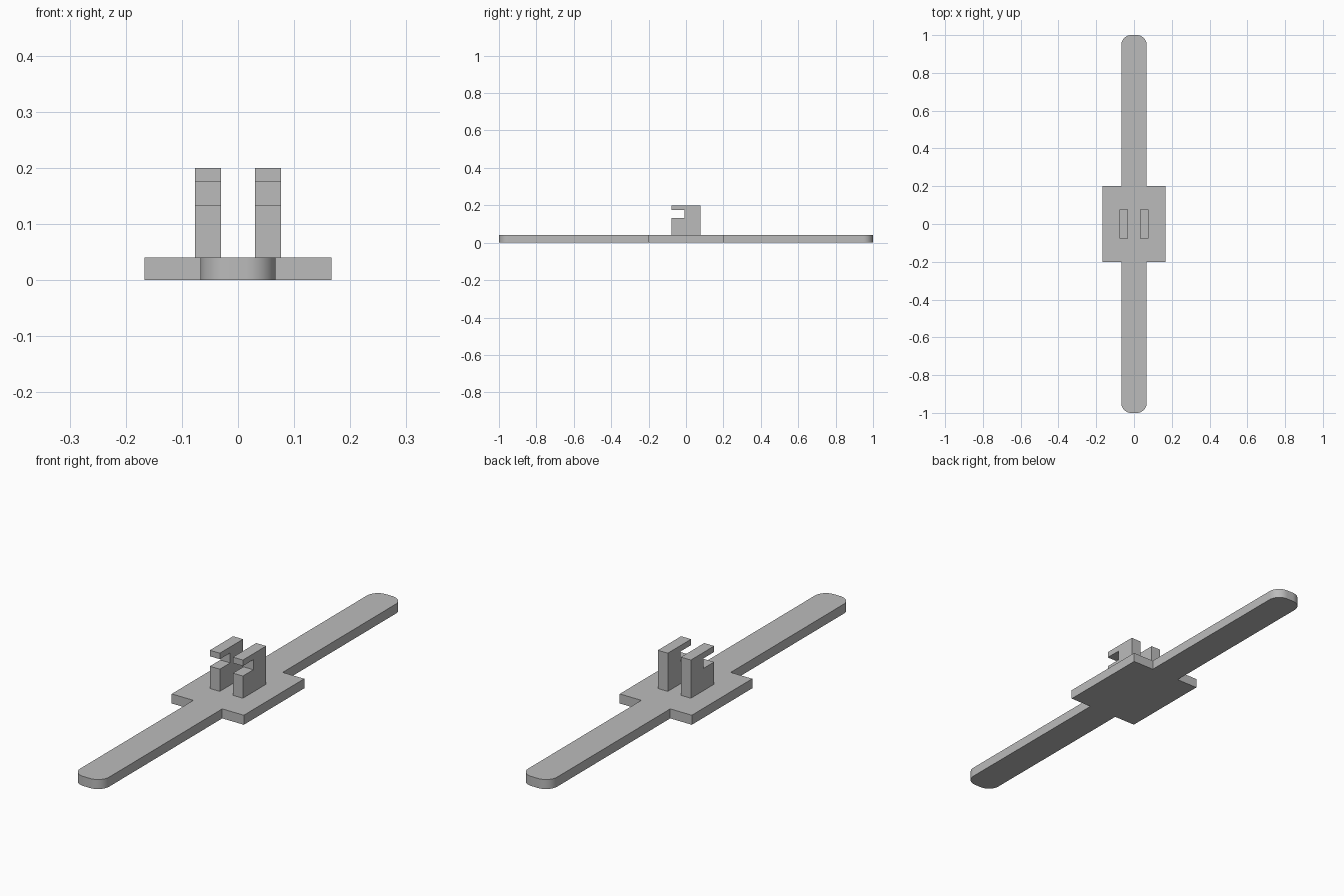
import bpy, bmesh, math
from mathutils import Matrix

cube = bpy.data.objects.get("Cube")
if cube:
    bpy.data.objects.remove(cube, do_unlink=True)

GREY = (0.5, 0.5, 0.5, 1.0)
grey = bpy.data.materials.new("plain_grey")
grey.use_nodes = True
grey.diffuse_color = GREY
grey.node_tree.nodes["Principled BSDF"].inputs["Base Color"].default_value = GREY


def extrude_profile(name, points, depth, matrix=Matrix()):
    """Extrude a flat outline by depth along its own z, then place it."""
    bm = bmesh.new()
    face = bm.faces.new([bm.verts.new((u, v, 0)) for u, v in points])
    result = bmesh.ops.extrude_face_region(bm, geom=[face])
    top = [g for g in result["geom"] if isinstance(g, bmesh.types.BMVert)]
    bmesh.ops.translate(bm, verts=top, vec=(0, 0, depth))
    bmesh.ops.transform(bm, matrix=matrix, verts=bm.verts)
    bmesh.ops.recalc_face_normals(bm, faces=bm.faces)
    mesh = bpy.data.meshes.new(name)
    bm.to_mesh(mesh)
    bm.free()
    mesh.materials.append(grey)
    obj = bpy.data.objects.new(name, mesh)
    bpy.context.collection.objects.link(obj)
    return obj


# Base: square plate with a long round-cornered arm to the front and back
THICK = 0.04
ARM, PLATE_X, PLATE_Y, RADIUS, STEPS = 0.067, 0.167, 0.2, 0.052, 12
quarter = [(PLATE_X, PLATE_Y), (ARM, PLATE_Y)]
for i in range(STEPS + 1):
    a = math.pi / 2 * i / STEPS
    quarter.append((ARM - RADIUS + RADIUS * math.cos(a),
                    1 - RADIUS + RADIUS * math.sin(a)))
half = quarter + [(-x, y) for x, y in reversed(quarter)]
base = extrude_profile("base_plate_with_arms",
                       half + [(-x, -y) for x, y in half], THICK)

# Two upright hooks, each with a slot open to the front
hook = [(-0.077, THICK), (0.077, THICK), (0.077, 0.2), (-0.077, 0.2),
        (-0.077, 0.175), (-0.008, 0.175), (-0.008, 0.133), (-0.077, 0.133)]
HOOK_WIDTH = 0.046
# Maps profile (u, v, depth) to (y, z, x)
side_on = Matrix(((0, 0, 1, 0), (1, 0, 0, 0), (0, 1, 0, 0), (0, 0, 0, 1)))
for name, x in (("left_hook", 0.0535), ("right_hook", -0.0535)):
    place = Matrix.Translation((x - HOOK_WIDTH / 2, 0, 0)) @ side_on
    extrude_profile(name, hook, HOOK_WIDTH, place)

# Smooth only the rounded arm ends
bpy.ops.object.select_all(action="DESELECT")
base.select_set(True)
bpy.context.view_layer.objects.active = base
bpy.ops.object.shade_smooth_by_angle(angle=math.radians(30))
